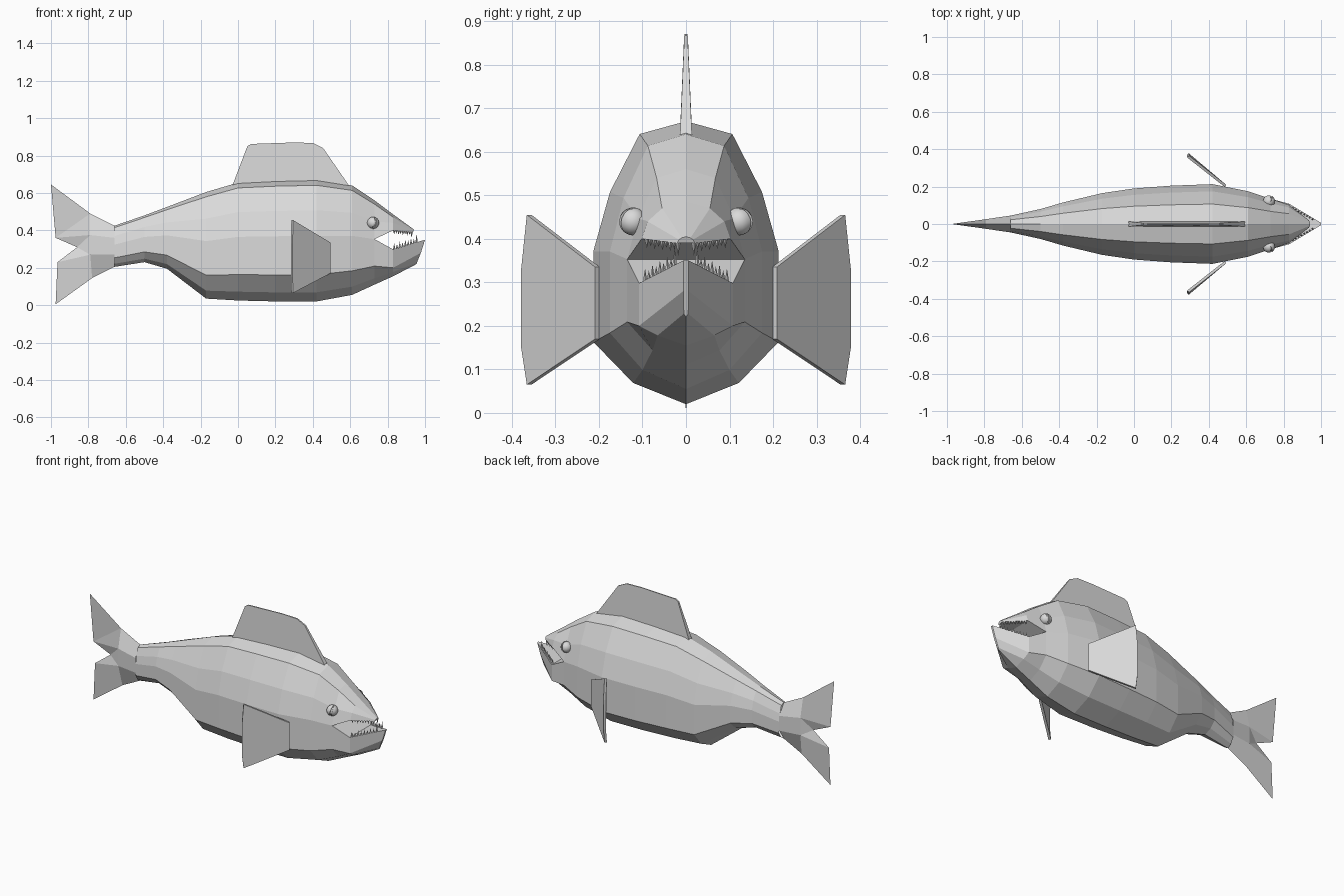
import bpy, bmesh, math
from mathutils import Vector, Matrix

cube = bpy.data.objects.get("Cube")
if cube:
    bpy.data.objects.remove(cube, do_unlink=True)


def material(name, rgb):
    m = bpy.data.materials.new(name)
    m.use_nodes = True
    m.diffuse_color = (*rgb, 1)
    m.node_tree.nodes["Principled BSDF"].inputs["Base Color"].default_value = (*rgb, 1)
    return m


GREY = material("pale grey", (0.7, 0.7, 0.7))


def finish(name, bm):
    bmesh.ops.recalc_face_normals(bm, faces=bm.faces)
    me = bpy.data.meshes.new(name)
    bm.to_mesh(me)
    bm.free()
    me.materials.append(GREY)
    ob = bpy.data.objects.new(name, me)
    bpy.context.collection.objects.link(ob)
    return ob


def loft(name, halves, cap_end=False):
    """Skin rings given as half sections (x, y, z), mirrored across y."""
    bm = bmesh.new()
    rings = []
    for half in halves:
        pts = half + [(x, -y, z) for x, y, z in reversed(half) if y > 0]
        rings.append([bm.verts.new(p) for p in pts])
    n = len(rings[0])
    for a, b in zip(rings, rings[1:]):
        for i in range(n):
            j = (i + 1) % n
            bm.faces.new((a[i], a[j], b[j], b[i]))
    if cap_end:
        bm.faces.new(rings[-1])
    return finish(name, bm)


def slab(name, front, back):
    """Closed plate between two matching outlines."""
    bm = bmesh.new()
    f = [bm.verts.new(p) for p in front]
    b = [bm.verts.new(p) for p in back]
    bm.faces.new(f)
    bm.faces.new(b[::-1])
    for i in range(len(f)):
        j = (i + 1) % len(f)
        bm.faces.new((f[j], f[i], b[i], b[j]))
    return finish(name, bm)


# Body: one faceted section scaled along the length (x, top, bottom, half width)
SECTION = [(0, 1), (.5, .955), (.82, .75), (1, .54), (1, .22), (.57, .075), (0, 0)]
STATIONS = [(-.66, .425, .205, .045), (-.5, .48, .23, .08), (-.38, .525, .195, .115),
            (-.17, .605, .035, .165), (0, .655, .025, .19), (.2, .665, .02, .205),
            (.42, .67, .02, .213), (.61, .64, .055, .175), (.73, .56, .11, .135)]
body_rings = [[(x, w * u, lo + (top - lo) * v) for u, v in SECTION]
              for x, top, lo, w in STATIONS]
loft("body", body_rings)

# Jaws continue the last body ring, split at the mouth corner
neck = body_rings[-1]
loft("upper_jaw", [neck[:4],
                   [(.83, 0, .485), (.83, .055, .47), (.83, .088, .44), (.83, .102, .40)],
                   [(.94, 0, .405), (.94, .010, .402), (.938, .016, .398), (.935, .020, .39)]],
     cap_end=True)
loft("lower_jaw", [neck[3:],
                   [(.83, .108, .298), (.83, .108, .20), (.83, .065, .178), (.83, 0, .155)],
                   [(1, .006, .35), (.978, .006, .28), (.957, .005, .228), (.955, 0, .22)]],
     cap_end=True)

# Tail: forked outline on the centre plane with a thick ridge on each side
outline = [(-.66, .425), (-.79, .49), (-1, .645), (-.975, .36), (-.86, .31),
           (-.965, .23), (-.975, .005), (-.78, .145), (-.66, .205)]
ridge = [(-.66, .045, .36), (-.66, .045, .27), (-.79, .026, .375), (-.79, .026, .27)]
bm = bmesh.new()
o = [bm.verts.new((x, 0, z)) for x, z in outline]
for s in (1, -1):
    r1, r2, m1, m2 = [bm.verts.new((x, y * s, z)) for x, y, z in ridge]
    for f in ((o[0], o[1], m1, r1), (o[1], o[2], o[3], m1), (m1, o[3], o[4]),
              (m1, o[4], m2), (r1, m1, m2, r2), (m2, o[4], o[5]),
              (m2, o[5], o[6], o[7]), (r2, m2, o[7], o[8])):
        bm.faces.new(f)
finish("tail_fin", bm)

# Dorsal fin, tapering in thickness towards the top
fin = [(-.03, .64, .014), (.05, .85, .005), (.07, .862, .004), (.3, .87, .003),
       (.40, .867, .004), (.455, .84, .005), (.60, .63, .014)]
slab("dorsal_fin", [(x, -t, z) for x, z, t in fin], [(x, t, z) for x, z, t in fin])

# Pectoral fins, swept back and outwards
pectoral = [(.485, .198, .335), (.285, .355, .455), (.283, .368, .33),
            (.283, .368, .15), (.285, .355, .065), (.485, .198, .17)]
for side, s in (("left", 1), ("right", -1)):
    off = Vector((.64, .77, 0)) * .014
    slab(side + "_pectoral_fin", [(x, y * s, z) for x, y, z in pectoral],
         [(x + off.x, (y + off.y) * s, z) for x, y, z in pectoral])

# Eyes with a sunken slanted slit pupil
for side, s in (("left", 1), ("right", -1)):
    bm = bmesh.new()
    bmesh.ops.create_uvsphere(bm, u_segments=16, v_segments=10, radius=.032)
    bmesh.ops.rotate(bm, verts=bm.verts, matrix=Matrix.Rotation(math.pi / 16, 3, 'Z'))
    bm.normal_update()
    slit = [f for f in bm.faces
            if f.calc_center_median().y * s > 0 and abs(f.calc_center_median().x) < .003]
    bmesh.ops.inset_region(bm, faces=slit, thickness=.001, depth=-.006)
    bmesh.ops.rotate(bm, verts=bm.verts, matrix=Matrix.Rotation(.25, 3, 'Y'))
    bmesh.ops.rotate(bm, verts=bm.verts, matrix=Matrix.Rotation(-.35 * s, 3, 'Z'))
    bmesh.ops.translate(bm, verts=bm.verts, vec=(.722, .122 * s, .44))
    eye = finish(side + "_eye", bm)
    bpy.ops.object.select_all(action='DESELECT')
    eye.select_set(True)
    bpy.context.view_layer.objects.active = eye
    bpy.ops.object.shade_smooth_by_angle(angle=math.radians(35))


# Teeth: rows of small spikes along each lip
def teeth(name, start, end, count, height):
    bm = bmesh.new()
    a, b = Vector(start), Vector(end)
    for s in (1, -1):
        for i in range(count):
            p = a.lerp(b, i / (count - 1))
            h = height * (1.35 if i == count - 1 else 1 - .25 * (i % 2))
            base = [bm.verts.new((p.x + dx, (p.y + dy) * s, p.z))
                    for dx, dy in ((.007, 0), (0, .006), (-.007, 0), (0, -.006))]
            tip = bm.verts.new((p.x, p.y * s, p.z + h))
            bm.faces.new(base)
            for k in range(4):
                bm.faces.new((base[k], base[(k + 1) % 4], tip))
    finish(name, bm)


teeth("upper_teeth", (.835, .090, .402), (.928, .018, .393), 9, -.024)
teeth("lower_teeth", (.835, .094, .296), (.955, .026, .332), 9, .036)
